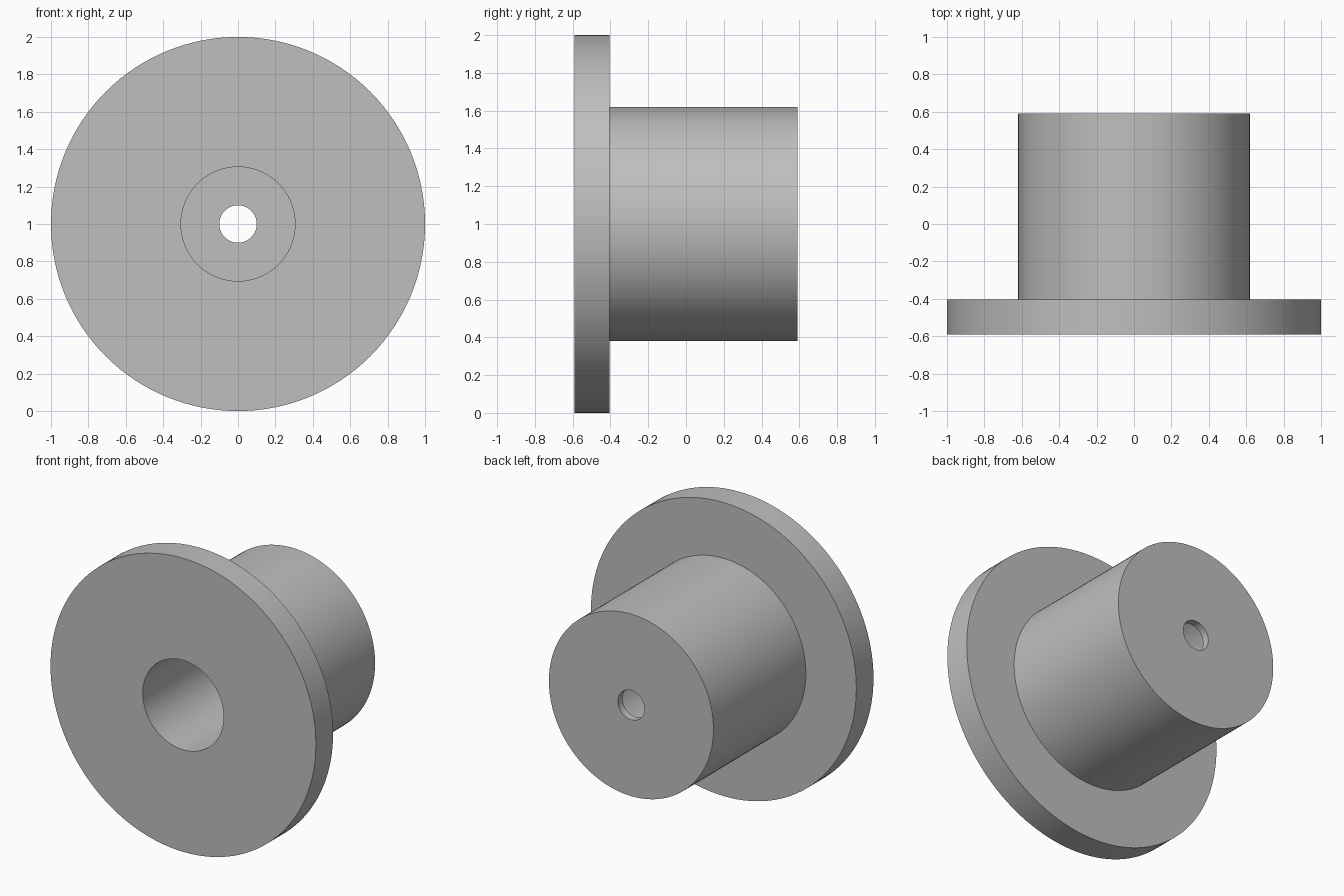
import bpy
import bmesh
from math import radians, tau
from mathutils import Matrix

cube = bpy.data.objects.get("Cube")
if cube:
    bpy.data.objects.remove(cube, do_unlink=True)

# Plain grey finish
grey = bpy.data.materials.new("plain grey")
grey.use_nodes = True
colour = (0.52, 0.52, 0.52, 1)
grey.diffuse_color = colour
grey.node_tree.nodes["Principled BSDF"].inputs["Base Color"].default_value = colour

# Dimensions along the y axis
FRONT, FLANGE_BACK, BACK = -0.59, -0.405, 0.59
FLANGE_R, HUB_R, BORE_R, HOLE_R = 1.0, 0.62, 0.305, 0.1
END_WALL = 0.05
SEGMENTS = 128

# Closed (radius, y) section: flange, hub, small end hole, wide blind bore
section = [
    (BORE_R, FRONT), (FLANGE_R, FRONT), (FLANGE_R, FLANGE_BACK),
    (HUB_R, FLANGE_BACK), (HUB_R, BACK), (HOLE_R, BACK),
    (HOLE_R, BACK - END_WALL), (BORE_R, BACK - END_WALL),
]

# Revolve the section around the y axis
bm = bmesh.new()
rings = []
for i in range(SEGMENTS):
    turn = Matrix.Rotation(tau * i / SEGMENTS, 3, 'Y')
    rings.append([bm.verts.new(turn @ Matrix.Translation((r, y, 0)).translation)
                  for r, y in section])
for i, ring in enumerate(rings):
    after = rings[(i + 1) % SEGMENTS]
    for j in range(len(section)):
        k = (j + 1) % len(section)
        bm.faces.new((ring[j], ring[k], after[k], after[j]))
bmesh.ops.recalc_face_normals(bm, faces=bm.faces)

mesh = bpy.data.meshes.new("flanged_bushing")
bm.to_mesh(mesh)
bm.free()
mesh.materials.append(grey)

# Stand the part on the ground
bushing = bpy.data.objects.new("flanged_bushing", mesh)
bushing.location.z = FLANGE_R
bpy.context.collection.objects.link(bushing)

# Smooth round walls, crisp rims
bpy.ops.object.select_all(action='DESELECT')
bushing.select_set(True)
bpy.context.view_layer.objects.active = bushing
bpy.ops.object.shade_smooth_by_angle(angle=radians(30))
